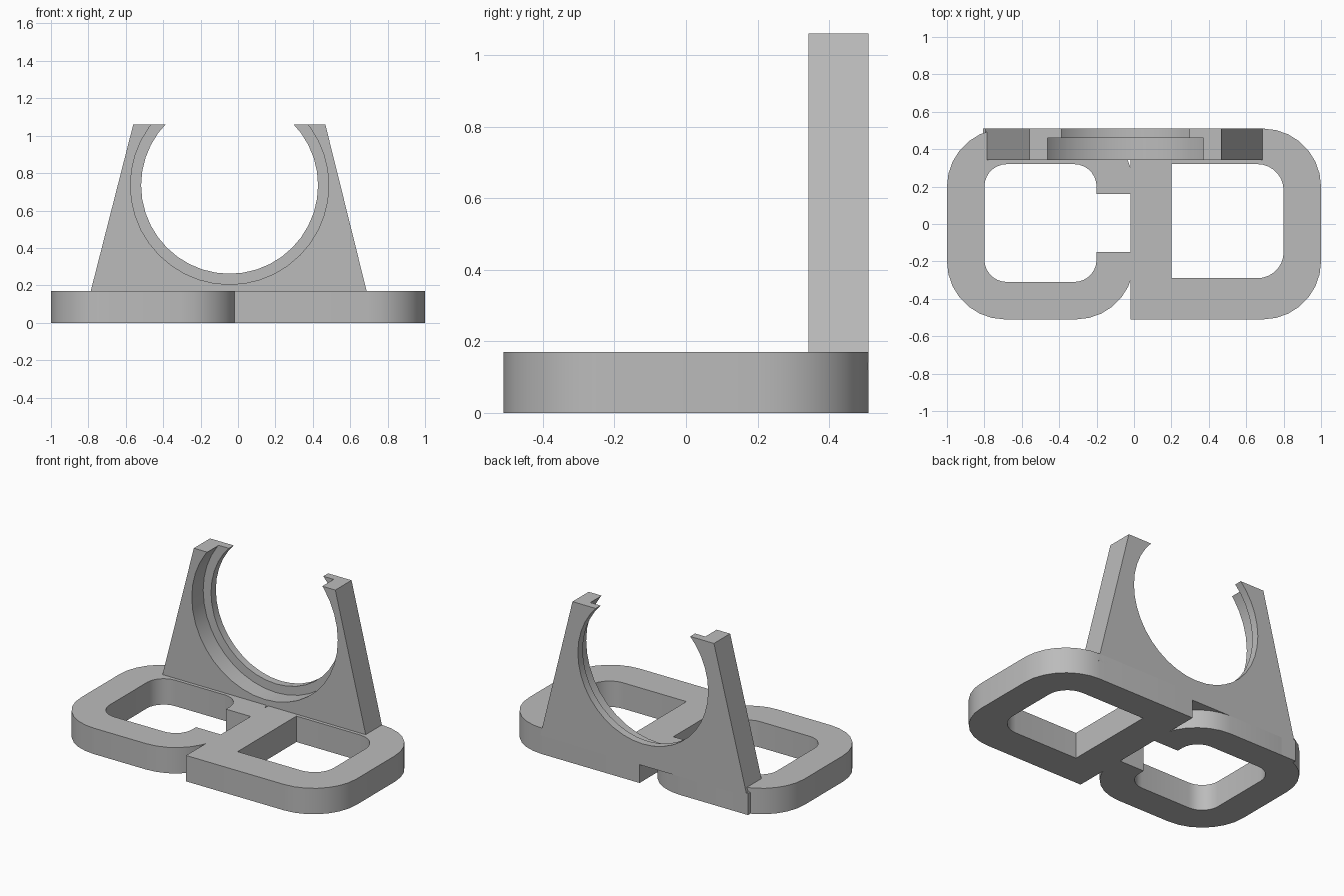
import bpy, bmesh, math
from mathutils import Vector

cube = bpy.data.objects.get("Cube")
if cube:
    bpy.data.objects.remove(cube, do_unlink=True)

grey = bpy.data.materials.new("plain grey")
grey.use_nodes = True
COLOUR = (0.5, 0.5, 0.5, 1)
grey.diffuse_color = COLOUR
grey.node_tree.nodes["Principled BSDF"].inputs["Base Color"].default_value = COLOUR

BASE_TOP = 0.17
BACK = 0.51


def rounded(x0, x1, y0, y1, left=0, right=0, steps=7):
    """Rectangle outline with separate radii for its left and right corners."""
    points = []
    corners = ((x1, y1, right, 0), (x0, y1, left, 90), (x0, y0, left, 180), (x1, y0, right, 270))
    for x, y, r, start in corners:
        if not r:
            points.append((x, y))
            continue
        cx = x - r if x == x1 else x + r
        cy = y - r if y == y1 else y + r
        for i in range(steps + 1):
            a = math.radians(start + 90 * i / steps)
            points.append((cx + r * math.cos(a), cy + r * math.sin(a)))
    return points


def circle(cx, cz, r, sides=40):
    return [(cx + r * math.cos(math.tau * i / sides), cz + r * math.sin(math.tau * i / sides))
            for i in range(sides)]


def prism(name, outline, low, high, upright=False):
    """Extrude an outline along z, or along y when upright."""
    bm = bmesh.new()
    place = (lambda p: (p[0], low, p[1])) if upright else (lambda p: (p[0], p[1], low))
    face = bm.faces.new([bm.verts.new(place(p)) for p in outline])
    depth = high - low
    shift = Vector((0, depth, 0)) if upright else Vector((0, 0, depth))
    moved = bmesh.ops.extrude_face_region(bm, geom=[face], use_keep_orig=True)["geom"]
    bmesh.ops.translate(bm, vec=shift, verts=[v for v in moved if isinstance(v, bmesh.types.BMVert)])
    bmesh.ops.recalc_face_normals(bm, faces=bm.faces)
    mesh = bpy.data.meshes.new(name)
    bm.to_mesh(mesh)
    bm.free()
    mesh.materials.append(grey)
    obj = bpy.data.objects.new(name, mesh)
    bpy.context.collection.objects.link(obj)
    return obj


def finish(obj, cutters=()):
    """Cut the part, then shade its curved walls smooth."""
    bpy.ops.object.select_all(action='DESELECT')
    bpy.context.view_layer.objects.active = obj
    obj.select_set(True)
    for cutter in cutters:
        cutter.hide_render = True
        mod = obj.modifiers.new("cut", 'BOOLEAN')
        mod.operation = 'DIFFERENCE'
        mod.solver = 'EXACT'
        mod.object = cutter
        bpy.ops.object.modifier_apply(modifier=mod.name)
        bpy.data.objects.remove(cutter, do_unlink=True)
    bpy.ops.object.shade_smooth_by_angle(angle=math.radians(30))


# Open loop of the base, with a slot in its inner side
finish(prism("open_base_loop", rounded(-1, 0, -BACK, BACK, 0.31, 0.31), 0, BASE_TOP),
       [prism("opening", rounded(-0.8, -0.2, -0.31, 0.32, 0.12, 0.12), -1, 1),
        prism("slot", rounded(-0.3, 0.1, -0.15, 0.16), -1, 1)])

# Closed loop of the base, square on its inner side
finish(prism("closed_base_loop", rounded(-0.02, 1, -BACK, BACK, 0, 0.31), 0, BASE_TOP),
       [prism("opening", rounded(0.2, 0.8, -0.29, 0.32, 0, 0.14), -1, 1)])

# Small filler under the outer back corner of the cradle
finish(prism("corner_filler", rounded(-0.807, -0.7, 0.44, BACK), 0, 0.14))

# Tapered upright with a stepped round cradle, open at the top
taper = [(-0.8, 0.12), (0.7, 0.12), (0.467, 1.06), (-0.56, 1.06)]
CENTRE = (-0.045, 0.735)
finish(prism("cradle_upright", taper, 0.342, BACK, True),
       [prism("through_hole", circle(*CENTRE, 0.473), 0, 1, True),
        prism("seat_recess", circle(*CENTRE, 0.53), 0, 0.46, True)])
